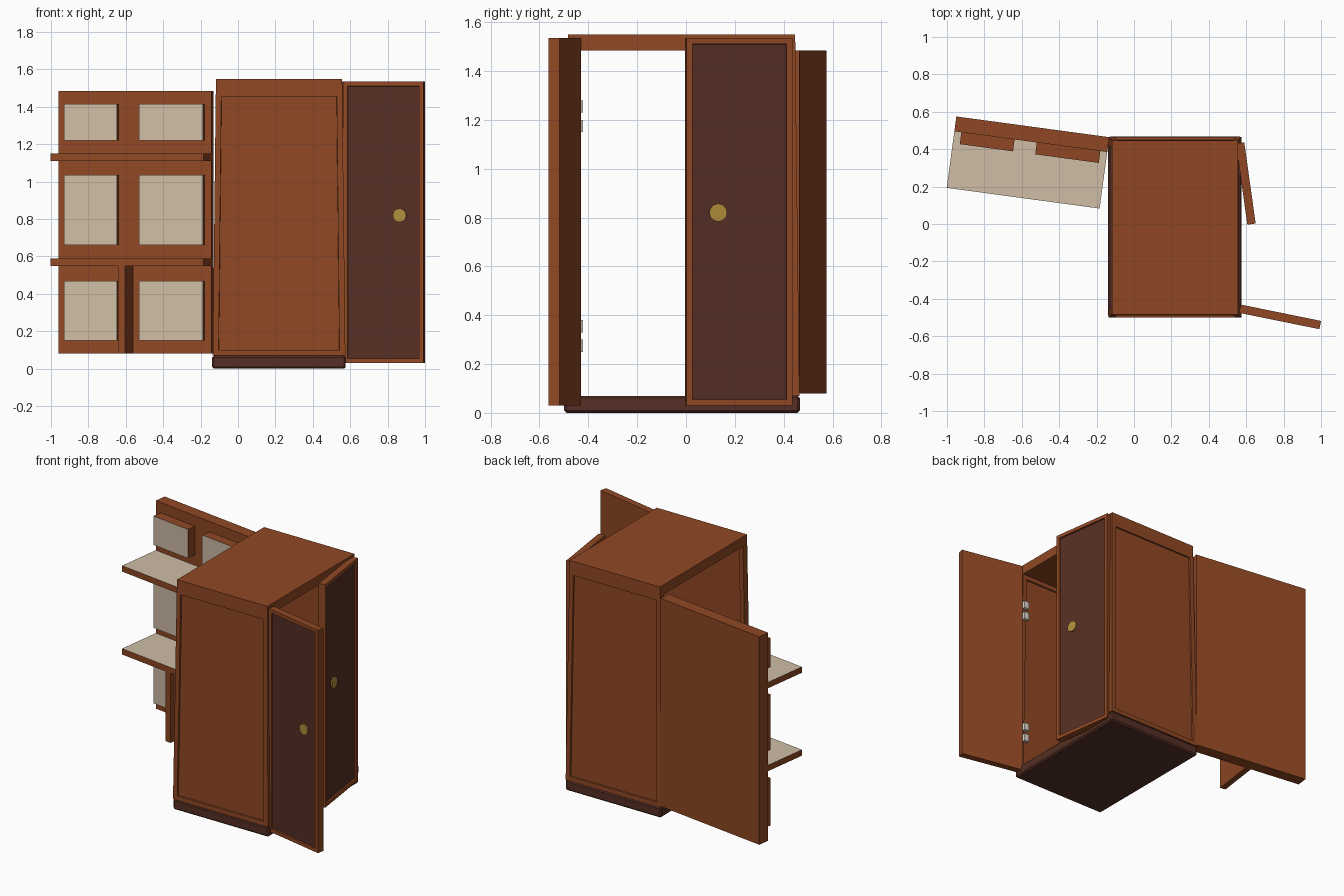
import bpy, bmesh, math
from mathutils import Matrix, Vector

cube = bpy.data.objects.get("Cube")
if cube:
    bpy.data.objects.remove(cube, do_unlink=True)


def material(name, r, g, b):
    m = bpy.data.materials.new(name)
    m.use_nodes = True
    m.diffuse_color = (r, g, b, 1)
    m.node_tree.nodes["Principled BSDF"].inputs["Base Color"].default_value = (r, g, b, 1)
    return m


WOOD = material("warm wood", 0.28, 0.064, 0.017)
DARK = material("dark wood", 0.092, 0.028, 0.018)
CREAM = material("cream", 0.63, 0.51, 0.38)
GOLD = material("brass", 0.45, 0.27, 0.045)
PALE = material("pale metal", 0.74, 0.70, 0.63)

CX, CY, HEIGHT = 0.22, -0.018, 1.55


def place(x, y, degrees):
    return Matrix.Translation((x, y, 0)) @ Matrix.Rotation(math.radians(degrees), 4, "Z")


def finish(name, bm, mats, matrix=None):
    mesh = bpy.data.meshes.new(name)
    bm.to_mesh(mesh)
    bm.free()
    for m in mats:
        mesh.materials.append(m)
    ob = bpy.data.objects.new(name, mesh)
    bpy.context.collection.objects.link(ob)
    if matrix:
        ob.matrix_world = matrix
    return ob


def box(name, lo, hi, mats=(WOOD,), matrix=None, accent=None,
        recess=(), margin=0.03, depth=0.01, taper=False):
    """Box from corner to corner; accent faces take the second material."""
    bm = bmesh.new()
    bmesh.ops.create_cube(bm, size=1)
    lo, hi = Vector(lo), Vector(hi)
    for v in bm.verts:
        v.co = Vector((l + (h - l) * (c + 0.5) for l, h, c in zip(lo, hi, v.co)))
    bm.normal_update()
    for direction in recess:
        face = max(bm.faces, key=lambda f: f.normal.dot(Vector(direction)) * f.calc_area())
        bmesh.ops.inset_region(bm, faces=[face], thickness=margin)
        bmesh.ops.inset_region(bm, faces=[face], thickness=0.002, depth=-depth)
        if len(mats) > 1:
            face.material_index = 1
    if accent:
        for f in bm.faces:
            if f.normal.dot(Vector(accent)) > 0.9:
                f.material_index = 1
    if taper:  # the case widens slightly towards the floor
        for v in bm.verts:
            t = 1 - v.co.z / HEIGHT
            v.co.x = CX + (v.co.x - CX) * (1 + 0.053 * t)
            v.co.y = CY + (v.co.y - CY) * (1 + 0.040 * t)
    return finish(name, bm, mats, matrix)


def knob(name, x, y, z, matrix):
    bm = bmesh.new()
    turn = Matrix.Translation((x, y, z)) @ Matrix.Rotation(math.pi / 2, 4, "X")
    bmesh.ops.create_cone(bm, cap_ends=True, segments=12, radius1=0.037,
                          radius2=0.037, depth=0.014, matrix=turn)
    finish(name, bm, (GOLD,), matrix)


# Case: plinth, two panelled walls and a top, open on both narrow sides
plinth = box("plinth", (-0.138, -0.499, 0), (0.576, 0.467, 0.07), (DARK,))
bevel = plinth.modifiers.new("soft edge", "BEVEL")
bevel.width = 0.01
bevel.segments = 1
LEFT, RIGHT, FRONT, BACK = -0.118, 0.557, -0.483, 0.447
SIDES = ((0, -1, 0), (0, 1, 0))
for name, y0, y1 in (("front_wall", FRONT, FRONT + 0.045), ("back_wall", BACK - 0.045, BACK)):
    box(name, (LEFT, y0, 0.07), (RIGHT, y1, 1.485), recess=SIDES, margin=0.042, taper=True)
box("top", (LEFT, FRONT, 1.485), (RIGHT, BACK, HEIGHT), taper=True)

# Paired doors with dark recessed panels and knobs
DOORS = (("open_door", place(0.562, -0.475, -11.5), -1),
         ("ajar_door", place(0.545, 0.43, -82), 1))
for name, matrix, out in DOORS:
    box(name, (0, 0, 0.03), (0.438, 0.045, 1.535), (WOOD, DARK), matrix,
        recess=((0, out, 0),), margin=0.034)
    knob(name + "_knob", 0.307, 0.037 if out > 0 else 0.008, 0.82, matrix)

# Small hinge blocks inside the doorway
for i, z in enumerate((0.25, 0.33, 1.15, 1.23)):
    box(f"hinge_{i + 1}", (0.525, -0.445, z), (0.56, -0.421, z + 0.05), (PALE,))

# Swung-out side panel carrying shelves, a divider and padded blocks
side = place(-0.143, 0.385, 172.3)
box("side_panel", (0, -0.08, 0.08), (0.825, 0, 1.485), matrix=side)
for name, z in (("lower_shelf", 0.55), ("upper_shelf", 1.11)):
    box(name, (0, 0, z), (0.825, 0.305, z + 0.04), (WOOD, CREAM), side, accent=(0, 0, 1))
box("divider", (0.423, 0, 0.08), (0.463, 0.305, 0.55), matrix=side)
for row, z0, z1 in (("lower", 0.15, 0.47), ("middle", 0.66, 1.035), ("upper", 1.22, 1.415)):
    for col, u0, u1 in (("inner", 0.037, 0.38), ("outer", 0.50, 0.787)):
        box(f"{row}_{col}_block", (u0, 0, z0), (u1, 0.064, z1), (WOOD, CREAM), side,
            accent=(0, 1, 0))
